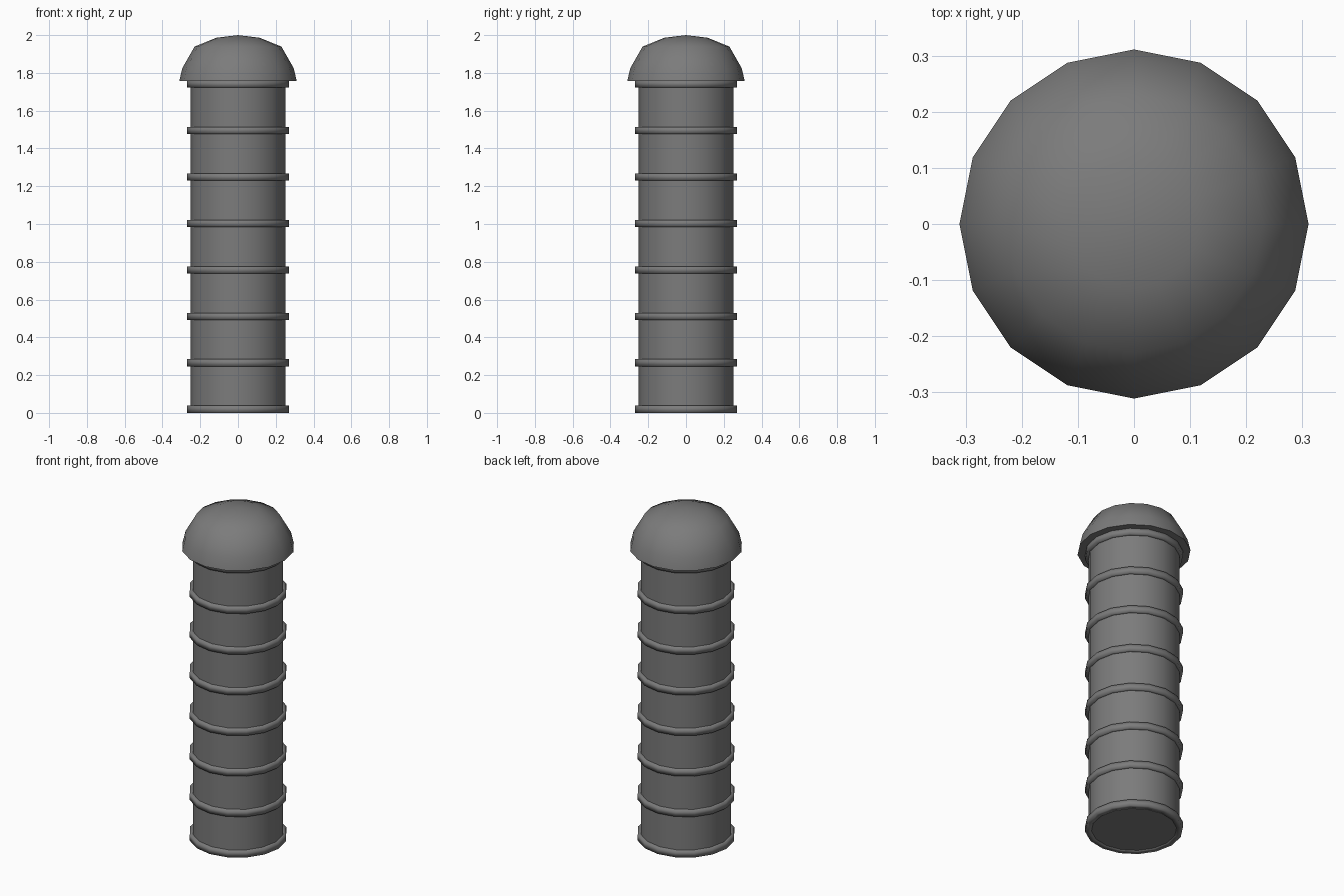
import bpy, math

if "Cube" in bpy.data.objects:
    bpy.data.objects.remove(bpy.data.objects["Cube"])

SIDES = 16

# Dark grey finish shared by all parts
dark = bpy.data.materials.new("dark_grey")
dark.diffuse_color = (0.2, 0.2, 0.2, 1)
dark.use_nodes = True
dark.node_tree.nodes["Principled BSDF"].inputs["Base Color"].default_value = dark.diffuse_color


def lathe(name, profile, closed=False, angle=50):
    """Revolve (radius, z) points around z; a zero radius becomes a pole."""
    verts, rings, faces = [], [], []
    for r, z in profile:
        start = len(verts)
        if r == 0:
            verts.append((0, 0, z))
            rings.append([start] * SIDES)
        else:
            for i in range(SIDES):
                a = 2 * math.pi * i / SIDES
                verts.append((r * math.cos(a), r * math.sin(a), z))
            rings.append(list(range(start, start + SIDES)))
    pairs = list(zip(rings, rings[1:]))
    if closed:
        pairs.append((rings[-1], rings[0]))
    for low, high in pairs:
        for i in range(SIDES):
            j = (i + 1) % SIDES
            quad = (low[i], low[j], high[j], high[i])
            faces.append(list(dict.fromkeys(quad)))
    mesh = bpy.data.meshes.new(name)
    mesh.from_pydata(verts, [], faces)
    mesh.materials.append(dark)
    obj = bpy.data.objects.new(name, mesh)
    bpy.context.collection.objects.link(obj)
    bpy.ops.object.select_all(action='DESELECT')
    obj.select_set(True)
    bpy.context.view_layer.objects.active = obj
    bpy.ops.object.shade_smooth_by_angle(angle=math.radians(angle))
    return obj


# Straight post
lathe("post", [(0, 0.004), (0.252, 0.004), (0.252, 1.757), (0, 1.757)])

# Evenly spaced bands around the post, softly shaded over their edges
for k in range(8):
    z = 0.019 + k * 0.246
    lathe(f"band_{k + 1}",
          [(0.235, z - 0.019), (0.269, z - 0.019),
           (0.269, z + 0.019), (0.235, z + 0.019)], closed=True, angle=100)

# Overhanging domed cap
lathe("domed_cap", [(0, 1.757), (0.311, 1.757), (0.295, 1.825),
                    (0.23, 1.939), (0.115, 1.986), (0, 2.0)])
